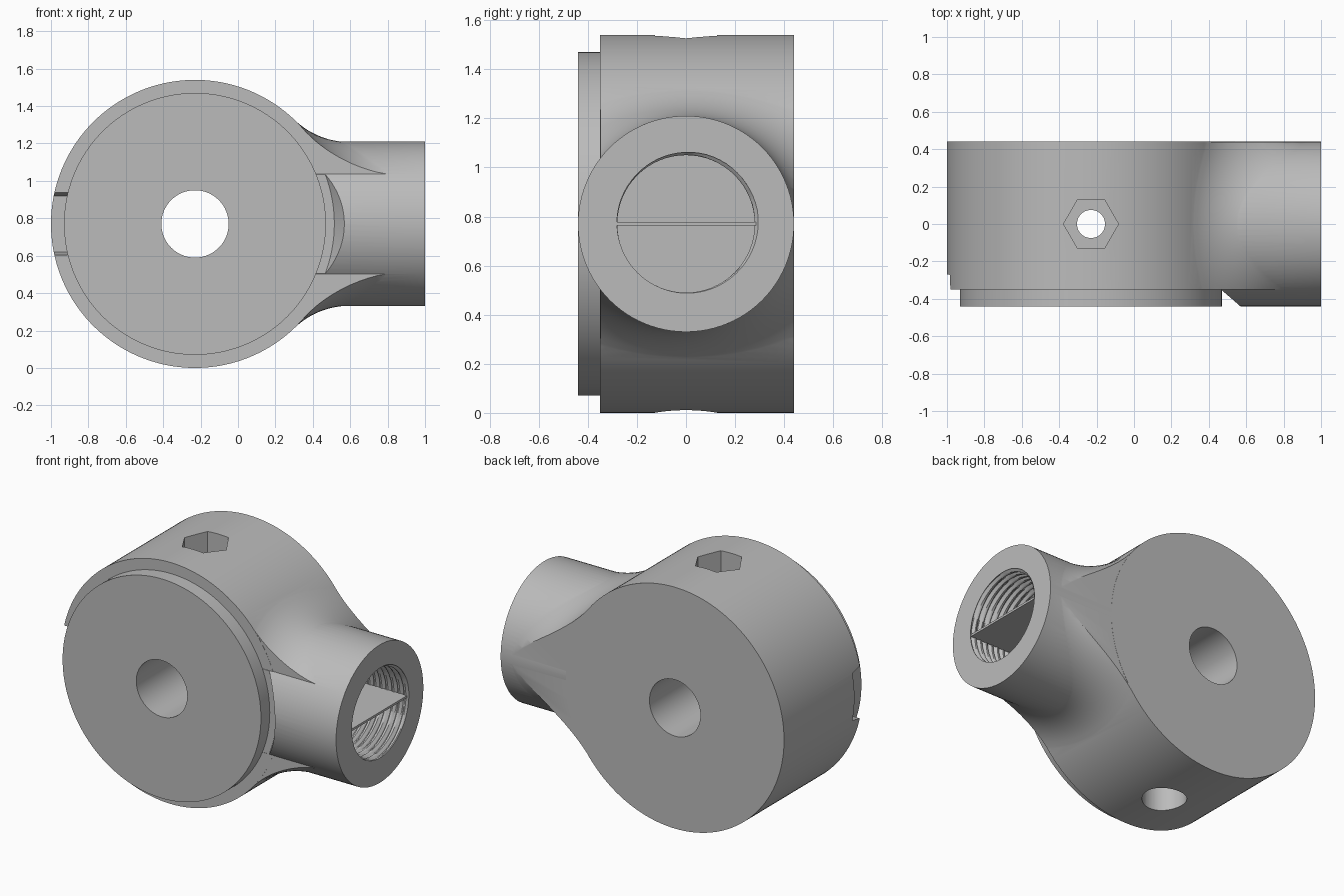
import bpy, bmesh
from math import pi, sin, cos, sqrt, atan2
from mathutils import Matrix, Vector

cube = bpy.data.objects.get("Cube")
if cube:
    bpy.data.objects.remove(cube, do_unlink=True)

ORIGIN = Vector((-0.23, 0, 0.77))       # drum axis
DRUM_R, NECK_R, FILLET_R = 0.77, 0.44, 0.42
FRONT, BACK, MOUTH = -0.35, 0.44, 1.23  # MOUTH is x from the drum axis

grey = bpy.data.materials.new("plain_grey")
grey.use_nodes = True
grey.diffuse_color = (0.5, 0.5, 0.5, 1)
grey.node_tree.nodes["Principled BSDF"].inputs["Base Color"].default_value = grey.diffuse_color


def finish(name, bm):
    bmesh.ops.recalc_face_normals(bm, faces=bm.faces)
    mesh = bpy.data.meshes.new(name)
    bm.to_mesh(mesh)
    bm.free()
    mesh.materials.append(grey)
    obj = bpy.data.objects.new(name, mesh)
    obj.location = ORIGIN
    bpy.context.collection.objects.link(obj)
    return obj


def rod(name, axis, r1, r2, start, end, sides=128, turn=0):
    """Cylinder or cone along an axis, from start (r1) to end (r2)."""
    bm = bmesh.new()
    bmesh.ops.create_cone(bm, cap_ends=True, segments=sides, radius1=r1, radius2=r2,
                          depth=end - start)
    direction = {"X": (1, 0, 0), "Y": (0, 1, 0), "Z": (0, 0, 1)}[axis]
    turn_to = Vector((0, 0, 1)).rotation_difference(Vector(direction)).to_matrix().to_4x4()
    place = turn_to @ Matrix.Translation((0, 0, (start + end) / 2)) @ Matrix.Rotation(turn, 4, "Z")
    bm.transform(place)
    return finish(name, bm)


def box(name, low, high):
    bm = bmesh.new()
    bmesh.ops.create_cube(bm, size=1)
    for v in bm.verts:
        v.co = [lo if c < 0 else hi for c, lo, hi in zip(v.co, low, high)]
    return finish(name, bm)


def loft(name, rings):
    """Closed solid through rings of equal point count."""
    bm = bmesh.new()
    rows = [[bm.verts.new(p) for p in ring] for ring in rings]
    n = len(rows[0])
    for a, b in zip(rows, rows[1:]):
        for i in range(n):
            j = (i + 1) % n
            bm.faces.new((a[i], a[j], b[j], b[i]))
    bm.faces.new(rows[0])
    bm.faces.new(rows[-1])
    return finish(name, bm)


def combine(obj, other, operation, keep=False):
    mod = obj.modifiers.new(operation, "BOOLEAN")
    mod.operation, mod.object, mod.solver = operation, other, "EXACT"
    bpy.context.view_layer.objects.active = obj
    bpy.ops.object.modifier_apply(modifier=mod.name)
    if not keep:
        bpy.data.objects.remove(other, do_unlink=True)


# Rolling-ball blend between drum and neck
def blend_ring(t, sides=96):
    r = NECK_R - 0.002
    ring = []
    for i in range(sides):
        a = 2 * pi * i / sides
        y, z = (r + FILLET_R) * sin(a), (r + FILLET_R) * cos(a)
        centre = Vector((sqrt((DRUM_R + FILLET_R) ** 2 - z * z), y, z))
        to_drum = Vector((-centre.x, 0, -z)).normalized()
        to_neck = Vector((0, -sin(a), -cos(a)))
        ring.append(centre + FILLET_R * to_drum.slerp(to_neck, t))
    return ring


steps = 14
blend = [blend_ring(i / steps) for i in range(steps + 1)]
inner = [Vector((0.3, p.y, p.z)) for p in blend[0]]
outer = [Vector((MOUTH - 0.02, p.y, p.z)) for p in blend[-1]]
blend[0] = [Vector((p.x * 0.998, p.y, p.z * 0.998)) for p in blend[0]]
fillet = loft("fillet", [inner] + blend + [outer])
combine(fillet, box("slab", (-2, FRONT + 0.001, -2), (2, BACK - 0.001, 2)), "INTERSECT")

# Drum body with neck, relieved around the lid
body = rod("drum_body", "Y", DRUM_R, DRUM_R, FRONT, BACK, 160)
combine(body, fillet, "UNION")
neck = rod("neck", "X", NECK_R, NECK_R, 0.3, MOUTH, 96)
combine(neck, rod("lid_clearance", "Y", 0.835, 0.745, -0.5, FRONT - 0.001, 160), "DIFFERENCE")
combine(body, neck, "UNION")

# Threaded socket: helical groove along the bore
pitch, per_pitch, sides = 0.042, 6, 64
start, end = 0.72, MOUTH + 0.01
count = int((end - start) / pitch * per_pitch)


def thread_radius(x, a):
    phase = ((x - MOUTH) / pitch + a / (2 * pi) + 0.4) % 1
    return 0.28 + 0.02 * max(0, 1 - abs(phase - 0.5) / 0.35)


socket = []
for i in range(count + 1):
    x = start + (end - start) * i / count
    ring = []
    for j in range(sides):
        a = 2 * pi * j / sides
        r = thread_radius(x, a)
        ring.append((x, r * cos(a), r * sin(a)))
    socket.append(ring)
combine(body, loft("socket", socket), "DIFFERENCE")

# Pry notch at the rim, with slightly sloping sides
notch = box("notch", (-0.9, -0.5, -0.2), (-0.62, -0.27, 0.2))
for v in notch.data.vertices:
    half = 0.15 if v.co.y > -0.4 else 0.2
    v.co.z = half if v.co.z > 0 else -half
combine(body, notch, "DIFFERENCE")

# Cross bolt hole with hexagonal nut pocket above and round head recess below
combine(body, rod("bolt_hole", "Z", 0.075, 0.075, -1, 1, 48), "DIFFERENCE")
combine(body, rod("nut_pocket", "Z", 0.147, 0.147, 0.52, 1, 6, pi / 2), "DIFFERENCE")
combine(body, rod("head_recess", "Z", 0.13, 0.13, -1, -0.52, 48), "DIFFERENCE")

# Lid disc and the shaft bore through everything
lid = rod("lid", "Y", 0.70, 0.70, -0.44, FRONT, 160)
bore = rod("shaft_bore", "Y", 0.18, 0.18, -1, 1, 64)
combine(body, bore, "DIFFERENCE", keep=True)
combine(lid, bore, "DIFFERENCE")

# Thin divider across the socket
divider = box("socket_divider", (0.70, -0.285, -0.007), (MOUTH - 0.005, 0.285, 0.007))

bpy.ops.object.select_all(action="DESELECT")
for obj in (body, lid):
    obj.select_set(True)
bpy.context.view_layer.objects.active = body
bpy.ops.object.shade_smooth_by_angle(angle=pi / 6)
